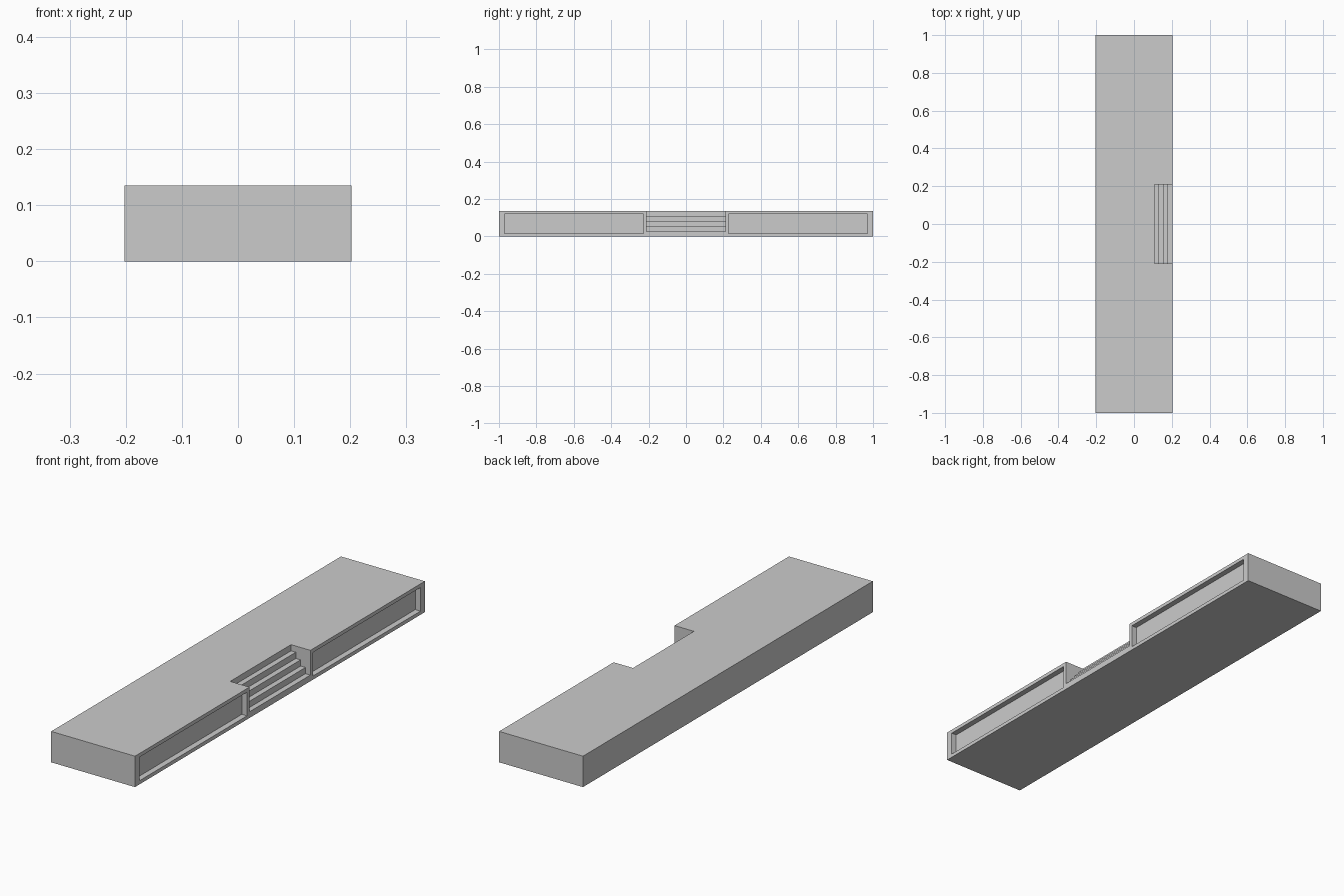
import bpy
import bmesh

if "Cube" in bpy.data.objects:
    bpy.data.objects.remove(bpy.data.objects["Cube"])

HALF_X, HALF_Y, HEIGHT = 0.2025, 1.0, 0.135
STAIR_HALF, STAIR_BACK, RISERS = 0.21, 0.109, 5
OUT = 0.1  # how far cutters stick out past the body


def prism(name, profile, y0, y1):
    """Extrude an x-z profile along y."""
    bm = bmesh.new()
    face = bm.faces.new([bm.verts.new((x, y0, z)) for x, z in profile])
    ext = bmesh.ops.extrude_face_region(bm, geom=[face])
    moved = [v for v in ext["geom"] if isinstance(v, bmesh.types.BMVert)]
    bmesh.ops.translate(bm, verts=moved, vec=(0, y1 - y0, 0))
    bmesh.ops.recalc_face_normals(bm, faces=bm.faces)
    mesh = bpy.data.meshes.new(name)
    bm.to_mesh(mesh)
    bm.free()
    obj = bpy.data.objects.new(name, mesh)
    bpy.context.collection.objects.link(obj)
    return obj


def rect(x0, x1, z0, z1):
    return [(x0, z0), (x1, z0), (x1, z1), (x0, z1)]


# Main platform block
platform = prism("platform", rect(-HALF_X, HALF_X, 0, HEIGHT), -HALF_Y, HALF_Y)

# Space above the inset stairs, climbing from the front edge to the notch back
rise = HEIGHT / RISERS
run = (HALF_X - STAIR_BACK) / (RISERS - 1)
steps = [(HALF_X + OUT, rise)]
for i in range(1, RISERS):
    x = HALF_X - i * run
    top = (i + 1) * rise if i < RISERS - 1 else HEIGHT + OUT
    steps += [(x, i * rise), (x, top)]
steps.append((HALF_X + OUT, HEIGHT + OUT))
cutters = [prism("stair_cutter", steps, -STAIR_HALF, STAIR_HALF)]

# Recessed panels either side of the stairs
panel = rect(HALF_X - 0.025, HALF_X + OUT, 0.016, 0.119)
for side in (-1, 1):
    y0, y1 = sorted((side * 0.227, side * 0.97))
    cutters.append(prism("panel_cutter", panel, y0, y1))

# Carve the block
bpy.context.view_layer.objects.active = platform
for cutter in cutters:
    cutter.hide_render = True
    mod = platform.modifiers.new(cutter.name, "BOOLEAN")
    mod.operation = "DIFFERENCE"
    mod.solver = "EXACT"
    mod.object = cutter
    bpy.ops.object.modifier_apply(modifier=mod.name)
    bpy.data.objects.remove(cutter)
